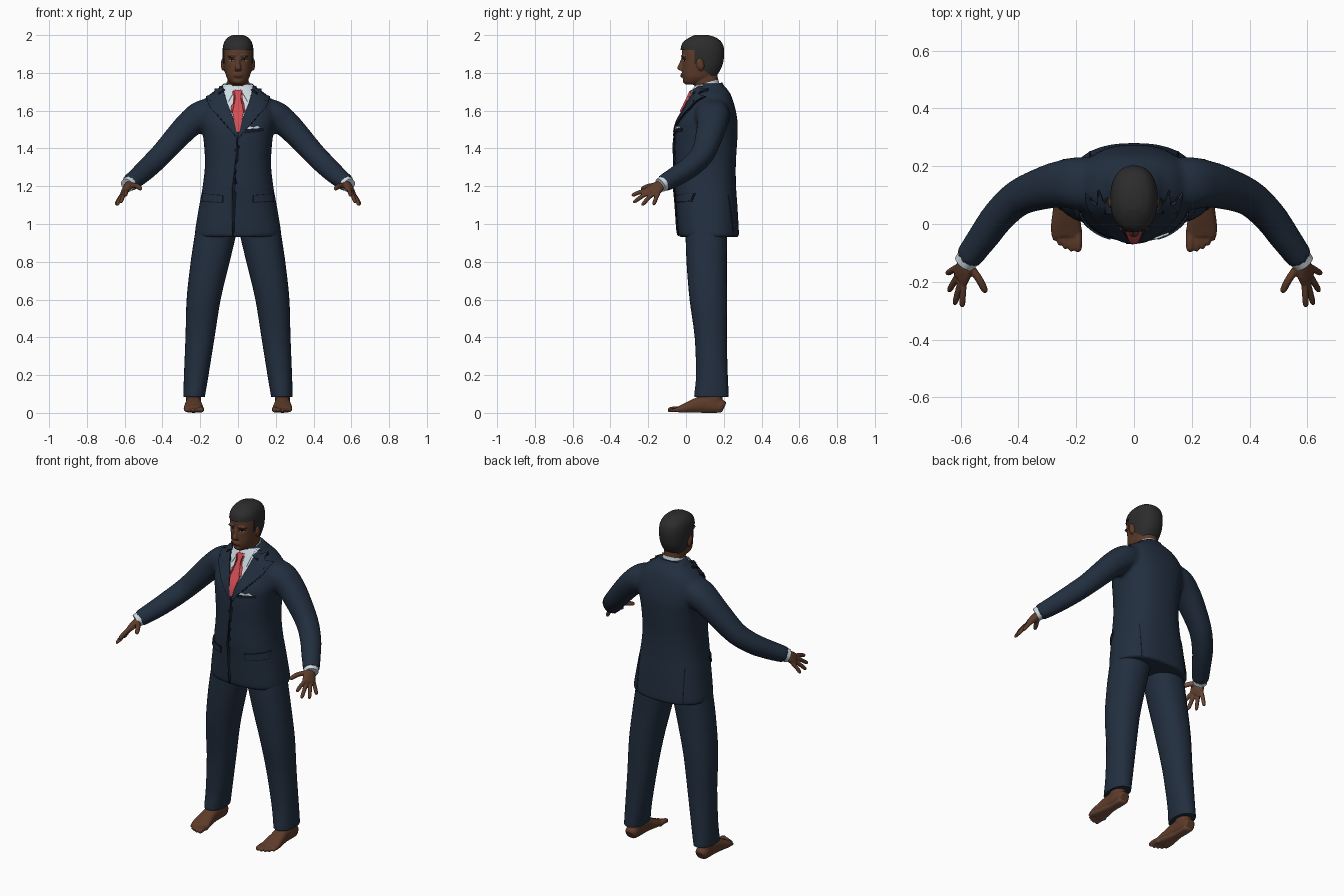
import bpy, bmesh, math
from mathutils import Vector, Matrix
from mathutils.bvhtree import BVHTree

cube = bpy.data.objects.get("Cube")
if cube:
    bpy.data.objects.remove(cube, do_unlink=True)


def material(name, r, g, b):
    m = bpy.data.materials.new(name)
    m.use_nodes = True
    m.diffuse_color = (r, g, b, 1)
    node = next(n for n in m.node_tree.nodes if n.type == 'BSDF_PRINCIPLED')
    node.inputs["Base Color"].default_value = (r, g, b, 1)
    node.inputs["Roughness"].default_value = 0.8
    return m


SUIT = material("navy_suit", .016, .028, .05)
SEAM = material("dark_seam", .006, .010, .018)
SKIN = material("brown_skin", .11, .044, .023)
PALM = material("light_skin", .2, .09, .055)
LIPS = material("lips", .09, .03, .022)
HAIR = material("dark_hair", .025, .025, .026)
SHIRT = material("white_shirt", .62, .70, .76)
TIE = material("red_tie", .65, .075, .09)


def resample(rows, steps):
    """Smooth a list of rows with a Catmull-Rom curve."""
    out = []
    for i in range(len(rows) - 1):
        quad = [rows[max(i - 1, 0)], rows[i], rows[i + 1], rows[min(i + 2, len(rows) - 1)]]
        for k in range(steps):
            t = k / steps
            out.append([.5 * (2 * b + (c - a) * t + (2 * a - 5 * b + 4 * c - d) * t * t
                              + (3 * b - a - 3 * c + d) * t ** 3) for a, b, c, d in zip(*quad)])
    return out + [list(rows[-1])]


def tube(bm, rows, side=(1, 0, 0), axis=None, n=28, e=2.2, steps=4):
    """Loft closed sections; each row is x, y, z, half width, half depth."""
    pts = resample(rows, steps)
    rings = []
    for i, row in enumerate(pts):
        ahead, behind = pts[min(i + 1, len(pts) - 1)], pts[max(i - 1, 0)]
        t = Vector(axis) if axis else Vector(ahead[:3]) - Vector(behind[:3])
        t.normalize()
        u = Vector(side)
        u = (u - t * u.dot(t)).normalized()
        v = t.cross(u)
        ring = []
        for k in range(n):
            c, s = math.cos(math.tau * k / n), math.sin(math.tau * k / n)
            c, s = (math.copysign(abs(w) ** (2 / e), w) for w in (c, s))
            ring.append(bm.verts.new(Vector(row[:3]) + u * c * row[3] + v * s * row[4]))
        rings.append(ring)
    for a, b in zip(rings, rings[1:]):
        for k in range(n):
            bm.faces.new((a[k], a[k - 1], b[k - 1], b[k]))
    bm.faces.new(rings[0])
    bm.faces.new(rings[-1][::-1])
    bmesh.ops.recalc_face_normals(bm, faces=bm.faces[:])


def finger(bm, base, tip, r, mid=None):
    a, b = Vector(base), Vector(tip)
    m = Vector(mid) if mid else a.lerp(b, .5) + Vector((0, 0, .004))
    tube(bm, [(*a, r, r), (*m, r, r), (*m.lerp(b, .75), r * .9, r * .9), (*b, r * .4, r * .4)],
         side=(.35, .88, -.32) if a.z > 1 else (1, 0, 0), n=12, e=2)


def ball(bm, loc, size, tilt=0):
    m = Matrix.Translation(loc) @ Matrix.Rotation(tilt, 4, 'X') @ Matrix.Diagonal((*size, 1))
    bmesh.ops.create_uvsphere(bm, u_segments=20, v_segments=12, radius=1, matrix=m)


def finish(name, bm, mat, voxel=0, smooth=0, mirror=False, thick=0):
    """Turn a bmesh into an object and bake its modifiers."""
    me = bpy.data.meshes.new(name)
    bm.to_mesh(me)
    bm.free()
    ob = bpy.data.objects.new(name, me)
    bpy.context.scene.collection.objects.link(ob)
    if mirror:
        ob.modifiers.new("mirror", 'MIRROR')
    if thick:
        mod = ob.modifiers.new("solidify", 'SOLIDIFY')
        mod.thickness, mod.offset = thick, -1
    if voxel:
        mod = ob.modifiers.new("remesh", 'REMESH')
        mod.mode, mod.voxel_size = 'VOXEL', voxel
        mod = ob.modifiers.new("smooth", 'SMOOTH')
        mod.factor, mod.iterations = .5, smooth
    dg = bpy.context.evaluated_depsgraph_get()
    baked = bpy.data.meshes.new_from_object(ob.evaluated_get(dg))
    ob.modifiers.clear()
    ob.data = baked
    baked.materials.clear()
    baked.materials.append(mat)
    bpy.ops.object.select_all(action='DESELECT')
    ob.select_set(True)
    bpy.context.view_layer.objects.active = ob
    bpy.ops.object.shade_smooth_by_angle(angle=math.radians(45))
    return ob


def paint(ob, mat, rule):
    ob.data.materials.append(mat)
    for p in ob.data.polygons:
        p.material_index = 1 if rule(p) else 0


def surface(ob):
    return BVHTree.FromPolygons([v.co for v in ob.data.vertices],
                                [p.vertices[:] for p in ob.data.polygons])


def plate(name, outline, mat, tree, lift, mirror=False, facing=-1, cell=.015, thick=.008):
    """Lay a thin plate, outlined in x and z, on a surface."""
    bm = bmesh.new()
    bm.faces.new([bm.verts.new((x, 0, z)) for x, z in outline])
    bmesh.ops.triangulate(bm, faces=bm.faces[:])
    for axis in (0, 2):
        vals = [v.co[axis] for v in bm.verts]
        for k in range(math.ceil(min(vals) / cell), math.ceil(max(vals) / cell)):
            at = Vector()
            at[axis] = 1
            bmesh.ops.bisect_plane(bm, geom=bm.verts[:] + bm.edges[:] + bm.faces[:],
                                   plane_co=at * k * cell, plane_no=at)
    for v in bm.verts:
        hit, nor, _, _ = tree.ray_cast(Vector((v.co.x, facing * 2, v.co.z)), Vector((0, -facing, 0)))
        if hit is None:
            hit, nor, _, _ = tree.find_nearest(Vector((v.co.x, .1 + facing * .1, v.co.z)))
        v.co = hit + nor * lift
    bm.normal_update()
    if sum(f.normal.y for f in bm.faces) * facing < 0:
        bmesh.ops.reverse_faces(bm, faces=bm.faces[:])
    return finish(name, bm, mat, mirror=mirror, thick=thick)


def layer(z, half_width, front, back):
    return (0, (front + back) / 2, z, half_width, (back - front) / 2)


UP = (0, 0, 1)

# Jacket: torso and sleeves fused into one body
bm = bmesh.new()
tube(bm, [layer(*r) for r in (
    (.93, .227, -.035, .28), (.96, .228, -.042, .28), (1.1, .205, -.052, .272),
    (1.2, .187, -.06, .265), (1.32, .175, -.06, .264), (1.45, .183, -.06, .272),
    (1.53, .197, -.048, .274), (1.6, .2, -.01, .264), (1.65, .182, .015, .25),
    (1.69, .145, .033, .235), (1.72, .1, .045, .213), (1.745, .078, .06, .19))],
    axis=UP, n=48, e=2.4)
for s in (1, -1):
    tube(bm, [(s * x, *rest) for x, *rest in (
        (.10, .13, 1.59, .09, .085), (.19, .14, 1.575, .092, .08), (.25, .138, 1.535, .082, .073),
        (.31, .125, 1.475, .074, .067), (.40, .09, 1.375, .063, .06), (.47, .025, 1.305, .057, .057),
        (.525, -.05, 1.255, .052, .052), (.578, -.122, 1.213, .045, .045))], side=(0, 1, 0))
jacket = finish("jacket", bm, SUIT, voxel=.011, smooth=6)
cloth = surface(jacket)

# Jacket collar around the back of the neck
bm = bmesh.new()
tube(bm, [(0, .125, 1.69, .1, .09), (0, .121, 1.732, .077, .073)], axis=(0, -.25, 1))
bmesh.ops.bisect_plane(bm, geom=bm.verts[:] + bm.edges[:] + bm.faces[:], plane_co=(0, .08, 0),
                       plane_no=(0, -1, 0), clear_outer=True)
finish("jacket_collar", bm, SUIT)

# Shirt, tie and lapels on the chest
bm = bmesh.new()
tube(bm, [(0, .11, 1.69, .072, .074), (0, .108, 1.748, .061, .066)], axis=(0, -.28, 1))
finish("shirt_collar", bm, SHIRT)
plate("shirt_front", [(-.08, 1.735), (.08, 1.735), (.06, 1.64), (0, 1.48), (-.06, 1.64)],
      SHIRT, cloth, .004)
plate("shirt_collar_wing", [(.012, 1.712), (.072, 1.738), (.05, 1.645)], SHIRT, cloth, .008, True)
plate("tie", [(-.022, 1.706), (.022, 1.706), (.012, 1.668), (.029, 1.585), (.008, 1.485),
              (-.008, 1.485), (-.029, 1.585), (-.012, 1.668)], TIE, cloth, .012)
plate("lapel_edge", [(.084, 1.738), (.118, 1.712), (.128, 1.682), (.17, 1.674), (.146, 1.614),
                     (.004, 1.452), (-.004, 1.483), (.056, 1.64)], SEAM, cloth, .006, True)
plate("lapel", [(.084, 1.737), (.114, 1.71), (.124, 1.686), (.164, 1.669), (.142, 1.617),
                (.006, 1.462), (.001, 1.483), (.06, 1.64)], SUIT, cloth, .010, True)

# Jacket front edge, buttons, pockets and side vents
plate("front_edge", [(-.002, 1.46), (.002, 1.46), (-.028, 1.2), (-.028, .945), (-.033, .945),
                     (-.033, 1.2)], SEAM, cloth, .002)
for i, z in enumerate((1.39, 1.28)):
    ring = [math.tau * k / 12 for k in range(12)]
    plate(f"button_{i + 1}", [(-.012 + .009 * math.cos(a), z + .009 * math.sin(a)) for a in ring],
          SEAM, cloth, .005)
plate("pocket_edge", [(.077, 1.153), (.187, 1.163), (.187, 1.117), (.077, 1.111)],
      SEAM, cloth, .003, True)
plate("pocket_flap", [(.08, 1.15), (.184, 1.16), (.184, 1.123), (.08, 1.117)],
      SUIT, cloth, .007, True)
plate("chest_pocket", [(.035, 1.498), (.135, 1.508), (.137, 1.492), (.037, 1.48)],
      SEAM, cloth, .004)
plate("pocket_square", [(.045, 1.501), (.06, 1.516), (.08, 1.51), (.1, 1.518), (.118, 1.507)],
      SHIRT, cloth, .007)
plate("side_vent", [(.148, 1.15), (.152, 1.15), (.157, .945), (.151, .945)],
      SEAM, cloth, .002, True, facing=1)

# Trousers
bm = bmesh.new()
tube(bm, [(.232, .135, .085, .056, .09), (.231, .135, .1, .058, .091), (.221, .137, .2, .065, .084),
          (.201, .131, .4, .077, .085), (.182, .118, .6, .09, .099), (.151, .11, .78, .102, .106),
          (.122, .108, .93, .109, .11), (.11, .11, 1.0, .108, .11)], axis=UP, n=32)
finish("trouser_legs", bm, SUIT, mirror=True)

# Shirt cuffs
bm = bmesh.new()
tube(bm, [(.565, -.106, 1.223, .041, .041), (.587, -.136, 1.205, .037, .037)], side=(0, 1, 0))
finish("shirt_cuffs", bm, SHIRT, mirror=True)

# Hands
bm = bmesh.new()
tube(bm, [(.55, -.085, 1.235, .026, .021), (.575, -.13, 1.21, .030, .021),
          (.59, -.16, 1.187, .039, .02), (.602, -.187, 1.167, .04, .015)], side=(.35, .88, -.32))
for base, tip in (((.59, -.2, 1.18), (.595, -.288, 1.15)), ((.595, -.18, 1.175), (.621, -.28, 1.113)),
                  ((.602, -.164, 1.168), (.642, -.234, 1.098)), ((.608, -.147, 1.162), (.648, -.172, 1.1))):
    finger(bm, base, tip, .0115)
finger(bm, (.572, -.14, 1.205), (.512, -.238, 1.185), .0135, mid=(.537, -.19, 1.202))
hands = finish("hands", bm, SKIN, voxel=.0045, smooth=3, mirror=True)
paint(hands, PALM, lambda p: Vector((math.copysign(.78, -p.center.x), .09, -.62)).dot(p.normal) > .45)

# Bare feet
bm = bmesh.new()
tube(bm, [(.235, .203, .03, .025, .025), (.235, .188, .035, .036, .034), (.235, .14, .04, .04, .04),
          (.235, .09, .045, .041, .045), (.236, .04, .036, .046, .036), (.235, -.01, .024, .053, .024),
          (.234, -.042, .017, .051, .016)], e=2.5)
tube(bm, [(.235, .145, .04, .04, .05), (.234, .14, .15, .04, .05)])
for x, y, r in ((.194, -.097, .015), (.217, -.095, .0115), (.237, -.087, .0105),
                (.256, -.075, .0105), (.273, -.057, .0105)):
    finger(bm, (x, -.02, .016), (x, y, r), r)
feet = finish("feet", bm, SKIN, voxel=.005, smooth=3, mirror=True)
paint(feet, PALM, lambda p: p.normal.z < -.6)

# Head with nose, lips, brow and ears, on the neck
HEAD = [layer(*r) for r in (
    (1.738, .026, .0, .06), (1.75, .043, -.01, .1), (1.775, .06, -.017, .14), (1.80, .067, -.02, .165),
    (1.84, .074, -.019, .186), (1.88, .077, -.021, .194), (1.92, .077, -.022, .195),
    (1.955, .07, -.012, .184), (1.98, .052, .02, .155), (1.993, .025, .05, .115))]
bm = bmesh.new()
tube(bm, HEAD, axis=UP, n=36, e=2.3)
tube(bm, [layer(1.66, .056, .045, .172), layer(1.75, .056, .045, .17), layer(1.82, .056, .04, .165)],
     axis=UP)
tube(bm, [(0, -.014, 1.878, .009, .011), (0, -.025, 1.85, .01, .012), (0, -.032, 1.825, .017, .014),
          (0, -.022, 1.812, .018, .012)], axis=UP, n=16)
ball(bm, (0, -.016, 1.787), (.024, .014, .012))
ball(bm, (0, -.006, 1.757), (.024, .012, .014))
for s in (1, -1):
    ball(bm, (s * .03, -.012, 1.888), (.025, .015, .009))
    ball(bm, (s * .08, .075, 1.845), (.011, .02, .034), tilt=.2)
head = finish("head", bm, SKIN, voxel=.005, smooth=4)
for v in head.data.vertices:
    d = ((abs(v.co.x) - .033) / .016) ** 2 + ((v.co.z - 1.866) / .01) ** 2
    if v.co.y < .03:
        v.co.y += .006 * math.exp(-d)
face = surface(head)

# Painted face
detail = dict(mirror=True, cell=.006, thick=.003)
plate("eye_whites", [(.019, 1.866), (.033, 1.871), (.046, 1.867), (.033, 1.862)],
      SHIRT, face, .001, **detail)
plate("irises", [(.027, 1.866), (.033, 1.873), (.039, 1.866), (.033, 1.861)],
      SEAM, face, .0018, **detail)
plate("upper_lids", [(.016, 1.866), (.033, 1.871), (.05, 1.867), (.033, 1.876)],
      HAIR, face, .002, **detail)
plate("eyebrows", [(.012, 1.884), (.034, 1.889), (.055, 1.884), (.036, 1.895), (.013, 1.891)],
      HAIR, face, .0015, **detail)
plate("lips", [(0, 1.778), (.014, 1.781), (.025, 1.788), (.009, 1.797), (0, 1.795)],
      LIPS, face, .001, **detail)

# Short hair: a shell over the skull trimmed along the hairline
bm = bmesh.new()
tube(bm, HEAD, axis=UP, n=48, e=2.3, steps=6)
mid = Vector((0, .085, 1.87))
for v in bm.verts:
    v.co = mid + (v.co - mid) * 1.06
nape = Vector((0, .065, .085)).normalized()
for co, no in (((0, 0, 1.922), UP), ((0, .045, 0), (0, 1, 0)), ((0, .055, 1.845), nape)):
    bmesh.ops.bisect_plane(bm, geom=bm.verts[:] + bm.edges[:] + bm.faces[:], plane_co=co, plane_no=no)
bare = []
for f in bm.faces:
    c = f.calc_center_median()
    if c.z < 1.922 and (c.y < .045 or (c - Vector((0, .055, 1.845))).dot(nape) < 0):
        bare.append(f)
bmesh.ops.delete(bm, geom=bare, context='FACES')
finish("hair", bm, HAIR, thick=.009)
